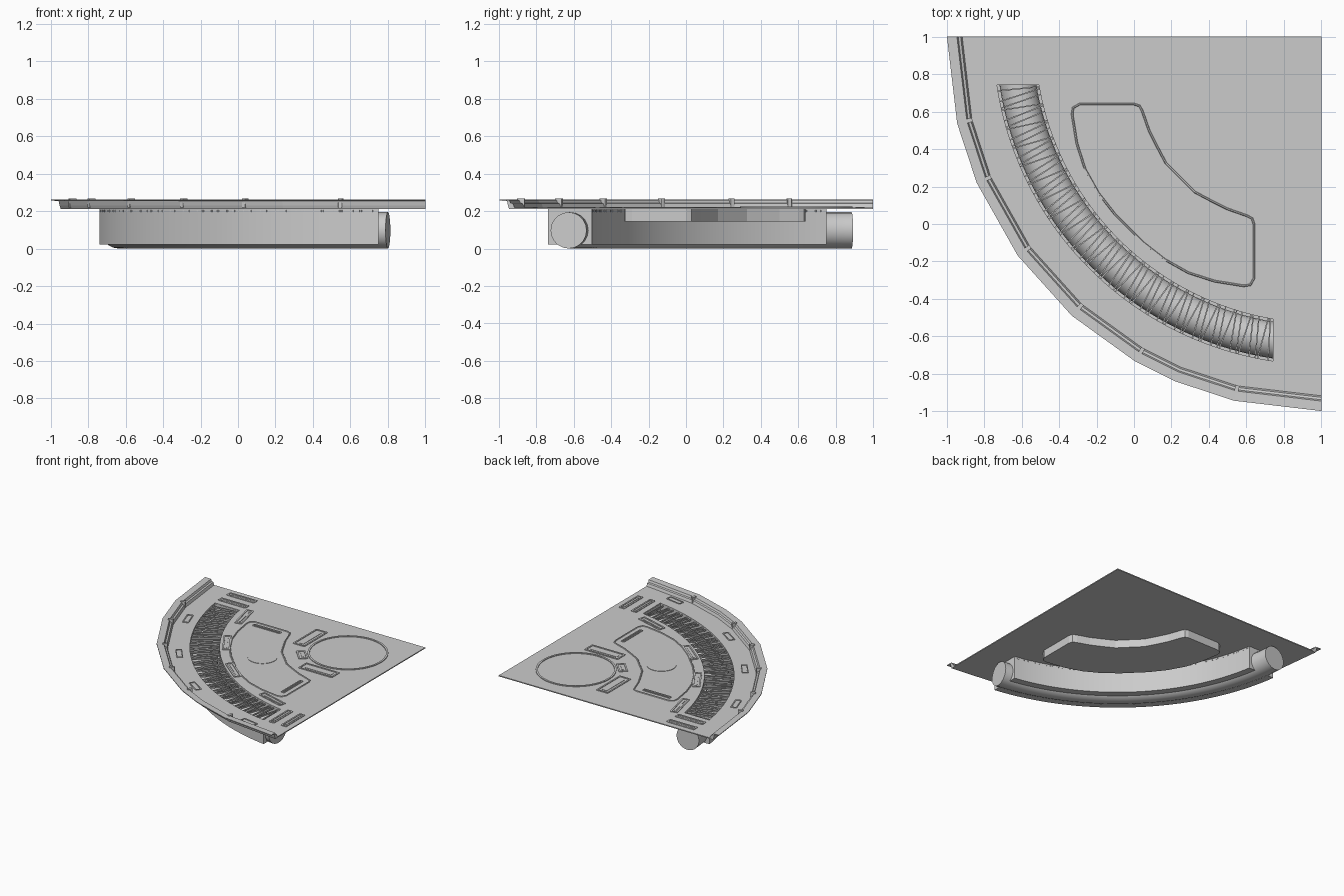
import bpy, bmesh, math
from math import sin, cos, asin, atan2, radians, pi

if "Cube" in bpy.data.objects:
    bpy.data.objects.remove(bpy.data.objects["Cube"])

TOP = 0.218          # deck top height


def polar(r, a):
    """Point on a quarter circle centred on the back-right corner (1, 1)."""
    return (1 - r * cos(a), 1 - r * sin(a))


def to_mesh(name, curve, smooth=None):
    tmp = bpy.data.objects.new("tmp", curve)
    bpy.context.collection.objects.link(tmp)
    dg = bpy.context.evaluated_depsgraph_get()
    me = bpy.data.meshes.new_from_object(tmp.evaluated_get(dg))
    bpy.data.objects.remove(tmp)
    bm = bmesh.new()
    bm.from_mesh(me)
    bmesh.ops.remove_doubles(bm, verts=bm.verts, dist=1e-5)
    bmesh.ops.recalc_face_normals(bm, faces=bm.faces)
    bm.to_mesh(me)
    bm.free()
    me.name = name
    ob = bpy.data.objects.new(name, me)
    bpy.context.collection.objects.link(ob)
    for p in me.polygons:
        p.use_smooth = False
    if smooth:
        bpy.ops.object.select_all(action='DESELECT')
        ob.select_set(True)
        bpy.context.view_layer.objects.active = ob
        bpy.ops.object.shade_smooth_by_angle(angle=radians(smooth))
    return ob


def add_spline(cu, pts, z, cyclic):
    s = cu.splines.new('POLY')
    s.points.add(len(pts) - 1)
    for p, c in zip(s.points, pts):
        p.co = (c[0], c[1], z, 1)
    s.use_cyclic_u = cyclic


def prism(name, outline, z0, z1, holes=(), smooth=None):
    cu = bpy.data.curves.new(name, 'CURVE')
    cu.dimensions = '2D'
    cu.fill_mode = 'BOTH'
    cu.extrude = (z1 - z0) / 2
    for loop in (outline, *holes):
        add_spline(cu, loop, 0, True)
    ob = to_mesh(name, cu, smooth)
    ob.location.z = (z0 + z1) / 2
    return ob


def tube(name, pts, z, radius, cyclic=False, res=8):
    cu = bpy.data.curves.new(name, 'CURVE')
    cu.dimensions = '3D'
    cu.bevel_depth = radius
    cu.bevel_resolution = res
    cu.use_fill_caps = True
    add_spline(cu, pts, z, cyclic)
    return to_mesh(name, cu, 40)


def circle(cx, cy, r, n=48):
    return [(cx + r * cos(2 * pi * i / n), cy + r * sin(2 * pi * i / n)) for i in range(n)]


def rrect(cx, cy, w, h, ang=0, rad=0.012):
    pts = []
    for k, (sx, sy) in enumerate(((1, 1), (-1, 1), (-1, -1), (1, -1))):
        for j in range(4):
            a = pi / 2 * (k + j / 3)
            x = sx * (w / 2 - rad) + rad * cos(a)
            y = sy * (h / 2 - rad) + rad * sin(a)
            pts.append((cx + x * cos(ang) - y * sin(ang), cy + x * sin(ang) + y * cos(ang)))
    return pts


def band(r0, r1, cut=0.255, n=40):
    """Arc band whose two ends are cut square to the deck sides."""
    def arc(r):
        a = asin(cut / r)
        return [polar(r, a + (pi / 2 - 2 * a) * i / n) for i in range(n + 1)]
    return arc(r1) + arc(r0)[::-1]


# Quarter-round deck with an opening over the curved channel
angles = [radians(d) for d in (0, 13.4, 23, 35.8, 48.2, 60.2, 67, 76.5, 90)]
RI, RO = 1.53, 1.75
prism("deck", [(1, 1)] + [polar(1.945, a) for a in angles], 0.21, TOP, [band(RI, RO)])

# Faceted edge rail: stepped profile swept round the deck
profile = [(1.915, .214), (1.925, .24), (1.938, .244), (1.945, .26), (1.998, .262),
           (1.998, .256), (1.957, .254), (1.952, .23), (1.945, .21)]
bm = bmesh.new()
rows = [[bm.verts.new((*polar(r, a), z)) for r, z in profile] for a in angles]
m = len(profile)
for A, B in zip(rows, rows[1:]):
    for i in range(m):
        bm.faces.new((A[i], A[(i + 1) % m], B[(i + 1) % m], B[i]))
bm.faces.new(rows[0])
bm.faces.new(rows[-1])
bmesh.ops.recalc_face_normals(bm, faces=bm.faces)
me = bpy.data.meshes.new("edge_rail")
bm.to_mesh(me)
bm.free()
bpy.context.collection.objects.link(bpy.data.objects.new("edge_rail", me))

# Small joint clips on the rail corners
for i, a in enumerate(angles[1:6] + angles[7:8]):
    x, y = polar(1.935, a)
    prism(f"rail_joint_{i}", rrect(x, y, 0.04, 0.022, a, 0.004), TOP, 0.267)

# Channel housing: walls, floor, and the pipe lying in it
prism("channel_walls", band(RI - .006, RO + .006, .25), 0.022, 0.212, [band(RI, RO, .257)], 30)
prism("channel_floor", band(RI, RO), 0.022, 0.028)
RC = (RI + RO) / 2
tube("curved_pipe", [polar(RC, radians(4 + 79 * i / 56)) for i in range(57)], 0.097, 0.097)

# Slatted grille across the channel, bars leaning slightly
N = 62
for i in range(N):
    a = radians(9.8 + 70.4 * i / (N - 1))
    lean = radians(0.5) * (1 if i % 3 else -0.6)
    w = 0.0035
    p, q = polar(RI - .008, a - lean), polar(RO + .008, a + lean)
    ang = atan2(q[1] - p[1], q[0] - p[0])
    L = math.dist(p, q)
    prism(f"grille_bar_{i}", rrect((p[0] + q[0]) / 2, (p[1] + q[1]) / 2, L, 2 * w, ang, 0.002),
          0.196, 0.207)

# Flush-lidded compartment, symmetric about the diagonal
half = [(.17, .325), (.125, .41), (.08, .50), (.045, .60), (.03, .63), (0, .64),
        (-.29, .64), (-.325, .62), (-.33, .585), (-.305, .43), (-.26, .29), (-.19, .165), (-.1, .05)]
fan = half + [(y, x) for x, y in half[::-1]]
prism("compartment_box", fan, 0.145, 0.212)
tube("compartment_lid_seam", fan, TOP, 0.006, True, 1)
prism("compartment_cap", circle(.11, .16, .11), TOP - .002, TOP + .003)
for i, (c, w, h) in enumerate((((-.15, .59), .25, .03), ((.585, -.135), .03, .25))):
    prism(f"lid_handle_{i}", rrect(*c, w, h, 0, .005), TOP - .002, TOP + .005,
          [rrect(*c, w - .02, h - .016, 0, .003)])

# Round plate rim
prism("round_rim", circle(.585, .59, .3, 64), TOP - .002, TOP + .006,
      [circle(.585, .59, .285, 64)], 30)


def slot(name, x, y, w, h, ang=None, border=0.012, bar=True):
    """Raised frame, with an optional inner raised loop."""
    if ang is None:
        ang = atan2(y - 1, x - 1) + pi / 2
    b2 = 2 * border
    prism(name + "_frame", rrect(x, y, w, h, ang, .008), TOP - .002, TOP + .005,
          [rrect(x, y, w - b2, h - b2, ang, .005)])
    if bar:
        prism(name + "_bar", rrect(x, y, w - 2.6 * b2, max(h - 2.6 * b2, .012), ang, .005),
              TOP - .002, TOP + .003)


# Outer and inner slots following the channel, mirrored over the diagonal
for i, (x, y) in enumerate(((-.735, .40), (-.435, -.14), (-.01, -.54), (.68, -.83))):
    slot(f"outer_slot_{i}", x, y, .14, .05, border=.008, bar=False)
for i, (x, y) in enumerate(((-.41, .665), (-.255, .22), (.06, -.145), (.59, -.40))):
    slot(f"inner_slot_{i}", x, y, .25, .06)
# Paired end slots and the pockets beside the round plate
for i, d in enumerate((.93, .82)):
    slot(f"left_end_slot_{i}", -.615, d, .25, .05, 0)
    slot(f"right_end_slot_{i}", d, -.615, .05, .25, 0)
slot("pocket_left", .205, .645, .105, .305, 0)
slot("pocket_front", .585, .215, .305, .105, 0)
slot("pocket_corner", .325, .365, .14, .07)
